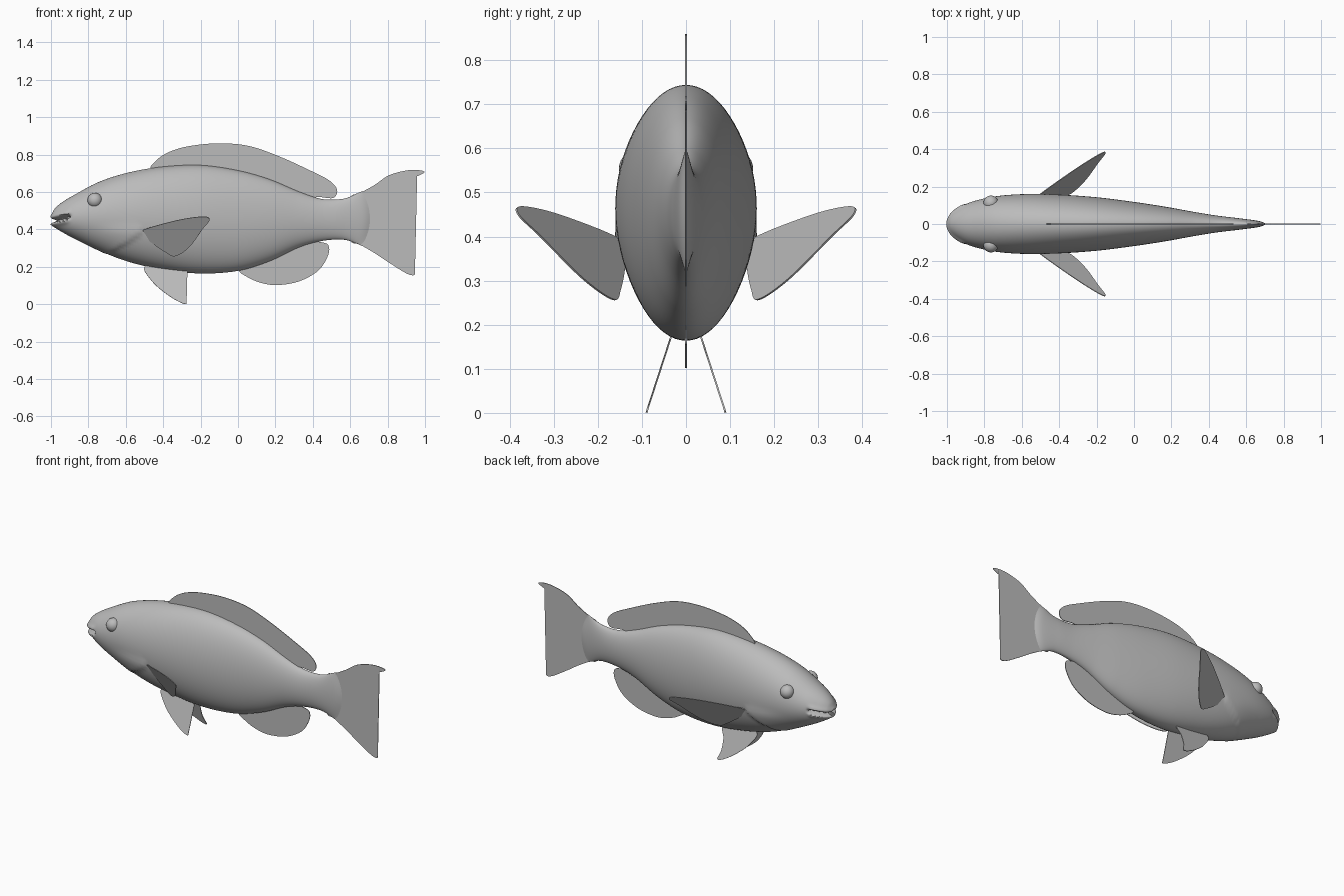
import bpy
import bmesh
import math

cube = bpy.data.objects.get("Cube")
if cube:
    bpy.data.objects.remove(cube)

grey = bpy.data.materials.new("plain grey")
grey.use_nodes = True
COLOUR = (0.5, 0.5, 0.5, 1)
grey.diffuse_color = COLOUR
grey.node_tree.nodes["Principled BSDF"].inputs["Base Color"].default_value = COLOUR


def smooth_path(points, steps, closed=False):
    """Resample points of any dimension along a Catmull-Rom curve."""
    count = len(points)
    path = []
    for i in range(count if closed else count - 1):
        near = [(i + k) % count if closed else min(max(i + k, 0), count - 1)
                for k in (-1, 0, 1, 2)]
        a, b, c, d = (points[k] for k in near)
        for s in range(steps):
            t = s / steps
            path.append(tuple(
                q + t / 2 * (r - p + t * (2 * p - 5 * q + 4 * r - u + t * (3 * (q - r) + u - p)))
                for p, q, r, u in zip(a, b, c, d)))
    if not closed:
        path.append(tuple(points[-1]))
    return path


def finish(bm, name):
    bmesh.ops.recalc_face_normals(bm, faces=bm.faces)
    mesh = bpy.data.meshes.new(name)
    bm.to_mesh(mesh)
    bm.free()
    mesh.materials.append(grey)
    obj = bpy.data.objects.new(name, mesh)
    bpy.context.collection.objects.link(obj)
    return obj


def shade(obj, angle):
    bpy.ops.object.select_all(action='DESELECT')
    obj.select_set(True)
    bpy.context.view_layer.objects.active = obj
    bpy.ops.object.shade_smooth_by_angle(angle=math.radians(angle))


def bump(value, width):
    return math.exp(-(value / width) ** 2)


def ramp(value, low, high):
    t = min(max((value - low) / (high - low), 0), 1)
    return t * t * (3 - 2 * t)


def gill_edge(z):
    """Rear edge of the gill cover at a given height."""
    if z > 0.39:
        return -0.5 - 0.9 * (z - 0.39)
    return -0.5 - 1.1 * (0.39 - z) - 5 * (0.39 - z) ** 2


# Body stations: x, top, bottom, half width
STATIONS = [
    (-0.998, 0.475, 0.425, 0.02), (-0.98, 0.51, 0.41, 0.05),
    (-0.94, 0.545, 0.385, 0.083), (-0.87, 0.587, 0.347, 0.118),
    (-0.74, 0.655, 0.285, 0.148), (-0.58, 0.705, 0.225, 0.16),
    (-0.4, 0.735, 0.185, 0.157), (-0.2, 0.743, 0.164, 0.143),
    (0, 0.715, 0.178, 0.118), (0.17, 0.667, 0.23, 0.092),
    (0.33, 0.6, 0.305, 0.063), (0.45, 0.562, 0.338, 0.044),
    (0.56, 0.563, 0.345, 0.031), (0.65, 0.59, 0.325, 0.017),
    (0.69, 0.605, 0.31, 0.002),
]
SIDES = 72


def body_point(x, top, bottom, width, angle):
    mid, half = (top + bottom) / 2, (top - bottom) / 2
    y, z = width * math.cos(angle), mid + half * math.sin(angle)
    # raised gill cover, ending in a sharp step
    if -0.8 < x < -0.4:
        lift = ramp(gill_edge(z) - x, 0, 0.012) * ramp(x, -0.8, -0.6)
        lift *= 1 - ramp(z, 0.38, 0.44)
        y *= 1 + 0.05 * lift
        z += 0.03 * lift * (z - mid)
    # mouth slit between two full lips
    line = 0.445 + 0.25 * (x + 1)
    fade = 1 - ramp(x, -0.93, -0.885)
    slit = bump(z - line, 0.009) * fade
    lips = (bump(z - line - 0.022, 0.014) + bump(z - line + 0.022, 0.014)) * fade
    y *= 1 - 0.3 * slit + 0.1 * lips
    x += 0.03 * slit - 0.004 * lips
    # rounded rear edge where the body meets the tail
    x += 0.04 * ramp(x, 0.56, 0.69) * (math.cos(angle) ** 2 - 0.6)
    return x, y, z


bm = bmesh.new()
rings = [[bm.verts.new(body_point(*station, 2 * math.pi * k / SIDES)) for k in range(SIDES)]
         for station in smooth_path(STATIONS, 14)]
for front, back in zip(rings, rings[1:]):
    for k in range(SIDES):
        n = (k + 1) % SIDES
        bm.faces.new((front[k], front[n], back[n], back[k]))
for ring in (rings[0], rings[-1]):
    bm.faces.new(ring)
shade(finish(bm, "body"), 50)


def fin(name, outline, depth=lambda x, z: 0):
    """Thin sheet with a smooth outline in x and z; depth gives y."""
    bm = bmesh.new()
    bm.faces.new([bm.verts.new((x, depth(x, z), z))
                  for x, z in smooth_path(outline, 8, closed=True)])
    bmesh.ops.triangulate(bm, faces=bm.faces)
    obj = finish(bm, name)
    solid = obj.modifiers.new("thickness", 'SOLIDIFY')
    solid.thickness = 0.004
    solid.offset = 0
    return obj


# Fins on the centre line
fin("dorsal_fin", [
    (-0.46, 0.72), (-0.435, 0.77), (-0.365, 0.815), (-0.26, 0.845), (-0.1, 0.86),
    (0.06, 0.845), (0.22, 0.79), (0.385, 0.715), (0.49, 0.66), (0.53, 0.61),
    (0.51, 0.568), (0.44, 0.572), (0.38, 0.57), (0.3, 0.57), (0, 0.66), (-0.3, 0.7)])
fin("anal_fin", [
    (0.01, 0.19), (0.05, 0.145), (0.13, 0.112), (0.215, 0.102), (0.33, 0.123),
    (0.43, 0.18), (0.48, 0.257), (0.485, 0.31), (0.45, 0.33), (0.33, 0.34), (0.15, 0.27)])
fin("tail_fin", [
    (0.6, 0.56), (0.65, 0.592), (0.73, 0.637), (0.81, 0.69), (0.92, 0.717), (0.998, 0.706),
    (0.92, 0.663), (0.877, 0.604), (0.86, 0.48), (0.855, 0.374), (0.88, 0.25),
    (0.945, 0.166), (0.91, 0.16), (0.81, 0.22), (0.73, 0.273), (0.65, 0.32), (0.6, 0.35)])

# Paired fins and eyes; the model's left is +x, so sides are named near and far
PECTORAL = [
    (-0.53, 0.385), (-0.34, 0.445), (-0.19, 0.468), (-0.152, 0.45), (-0.19, 0.4),
    (-0.26, 0.305), (-0.335, 0.257), (-0.39, 0.28), (-0.47, 0.335)]
PELVIC = [
    (-0.5, 0.2), (-0.46, 0.123), (-0.39, 0.06), (-0.32, 0.015), (-0.275, 0.003),
    (-0.29, 0.055), (-0.29, 0.12), (-0.275, 0.18), (-0.38, 0.22)]
for side, word in ((-1, "near"), (1, "far")):
    fin(word + "_pectoral_fin", PECTORAL,
        lambda x, z: side * (0.15 + 0.543 * (x + 0.51) + 0.602 * (z - 0.39)))
    fin(word + "_pelvic_fin", PELVIC, lambda x, z: side * (0.09 - 0.325 * z))
    bpy.ops.mesh.primitive_uv_sphere_add(
        segments=32, ring_count=16, radius=0.04, location=(-0.765, side * 0.112, 0.555))
    eye = bpy.context.object
    eye.name = word + "_eye"
    eye.data.materials.append(grey)
    shade(eye, 60)
